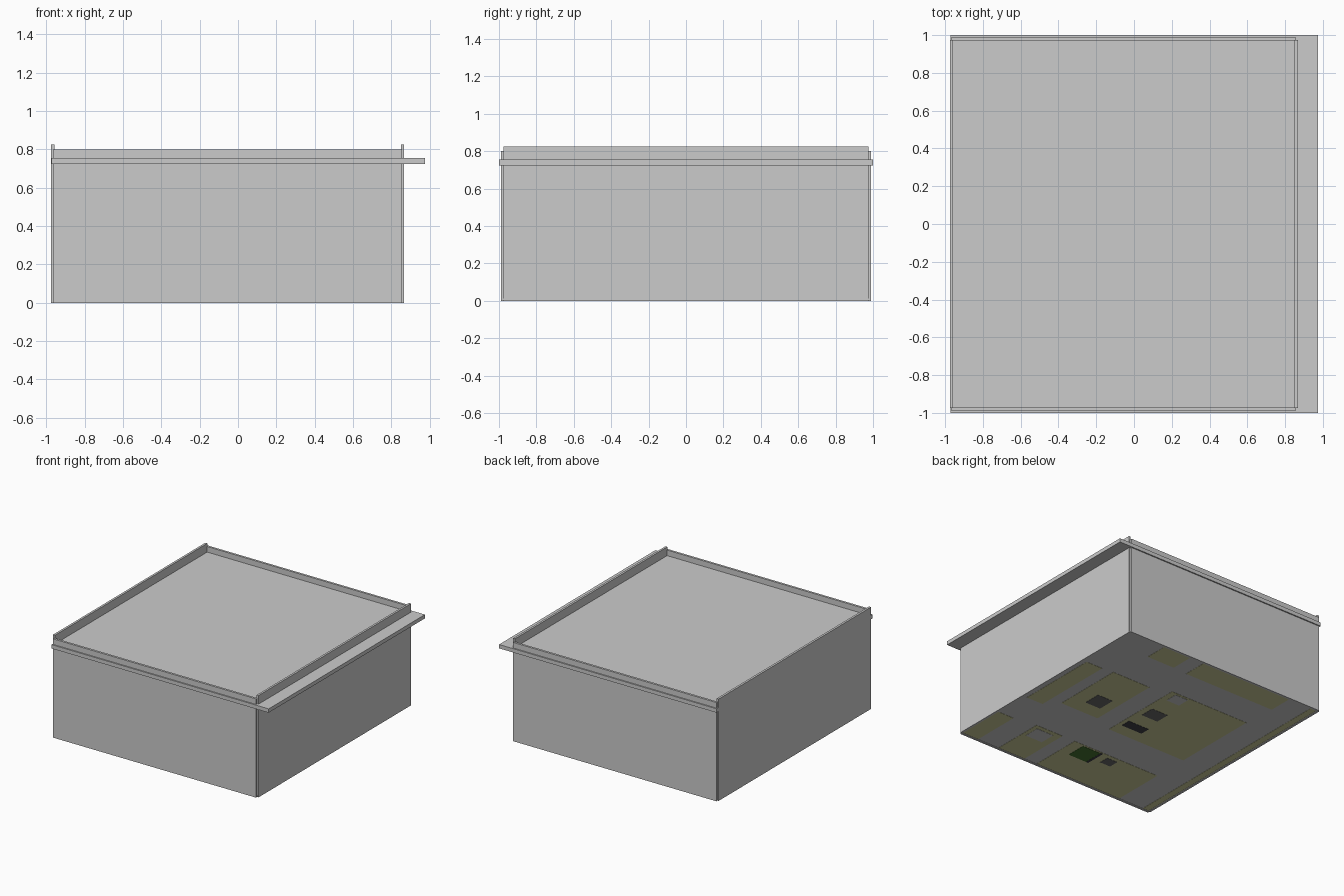
import bpy


def material(name, rgb):
    m = bpy.data.materials.new(name)
    m.diffuse_color = (*rgb, 1)
    return m


def box(name, x, y, z, mat=None):
    bpy.ops.mesh.primitive_cube_add(
        size=1, location=[(a + b) / 2 for a, b in (x, y, z)])
    o = bpy.context.object
    o.name = name
    o.scale = [b - a for a, b in (x, y, z)]
    if mat:
        o.data.materials.append(mat)
    return o


olive = material("olive", (0.60, 0.60, 0.32))
green = material("green", (0.06, 0.17, 0.03))
dark = material("dark", (0.14, 0.14, 0.14))
black = material("black", (0.05, 0.05, 0.06))

# Side walls, rising above the roof as parapets
box("left_wall", (-0.975, -0.957), (-0.975, 0.975), (0, 0.825))
box("right_wall", (0.85, 0.867), (-0.975, 0.975), (0, 0.825))

# Front and back walls
for name, s in (("front_wall", -1), ("back_wall", 1)):
    box(name, (-0.965, 0.855), sorted((s * 0.972, s * 0.99)), (0, 0.80))

# Roof slab with overhanging ledge
box("roof_slab", (-0.972, 0.975), (-1, 1), (0.724, 0.755))

# Floor plate
box("floor", (-0.965, 0.86), (-0.98, 0.98), (0.004, 0.012))

# Ground plots showing on the underside
plots = [
    ((0.67, 0.82), (-0.26, 0.43)), ((0.70, 0.85), (-0.97, -0.56)),
    ((0.27, 0.52), (0.78, 0.97)), ((-0.69, 0.14), (0.77, 0.97)),
    ((0.22, 0.57), (-0.16, 0.44)), ((-0.67, 0.05), (-0.23, 0.50)),
    ((0.25, 0.50), (-0.97, -0.53)), ((-0.67, 0.13), (-0.97, -0.53)),
    ((-0.955, -0.90), (-0.97, 0.97)),
]
for i, (x, y) in enumerate(plots):
    box(f"plot_{i}", x, y, (0.0025, 0.02), olive)

# Block bases set into the plots
bases = [
    ((0.30, 0.44), (-0.035, 0.11), dark), ((-0.15, 0.0), (0.09, 0.21), dark),
    ((-0.175, 0.015), (-0.123, -0.04), black),
    ((-0.145, 0.037), (-0.71, -0.545), green),
    ((-0.31, -0.215), (-0.647, -0.565), dark),
    ((0.31, 0.465), (-0.697, -0.566), None),
    ((-0.12, 0.0), (0.376, 0.48), None),
]
for i, (x, y, m) in enumerate(bases):
    box(f"block_base_{i}", x, y, (0.001, 0.03), m)

# Thin dark strip at floor level
box("floor_strip", (-0.15, -0.13), (-0.71, -0.54), (0, 0.006), black)
